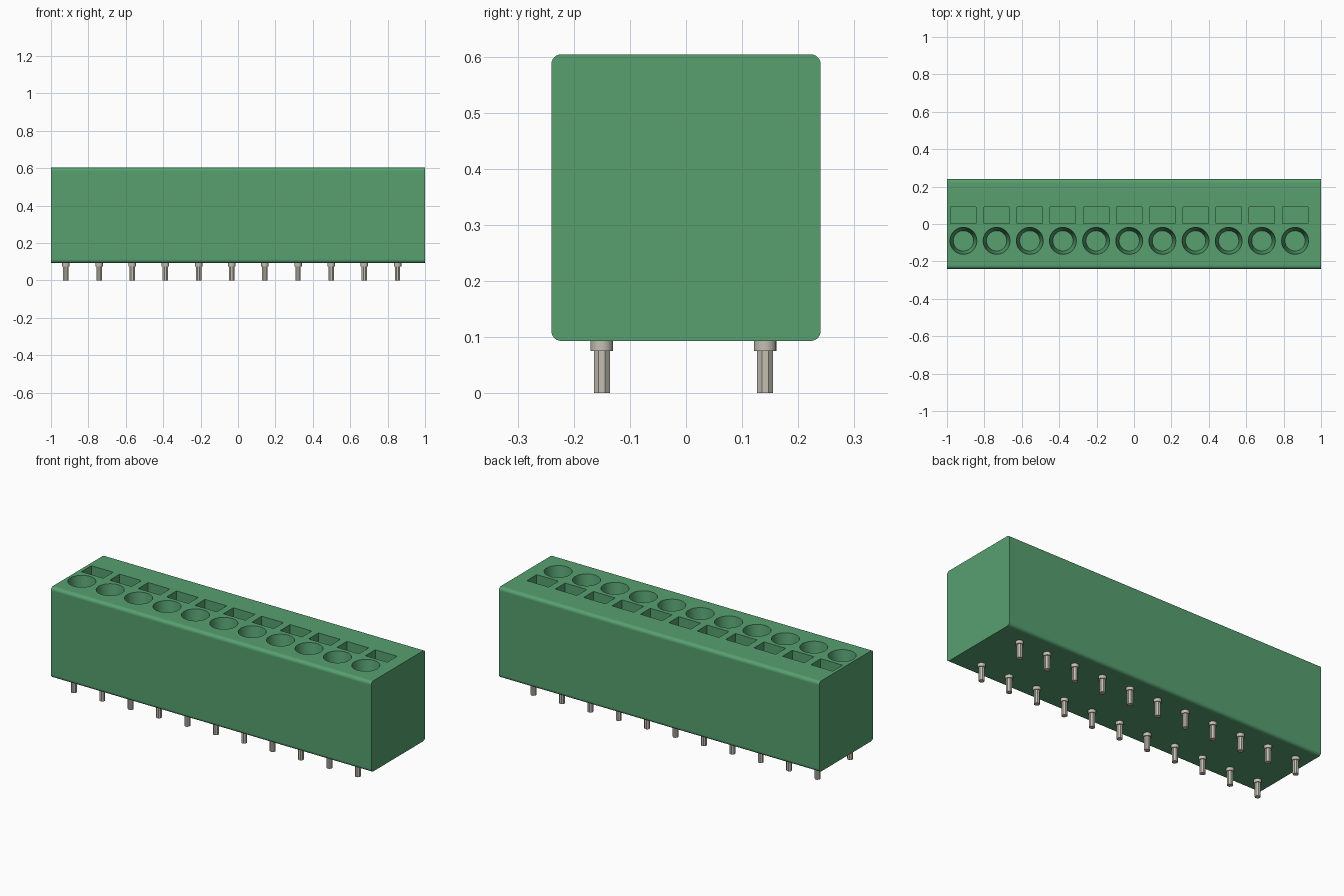
import bpy, bmesh, math
from mathutils import Matrix, Vector

if "Cube" in bpy.data.objects:
    bpy.data.objects.remove(bpy.data.objects["Cube"], do_unlink=True)

COUNT, STEP = 11, 0.1773
HOLE_X, PIN_X = -0.912, -0.92
BOTTOM, TOP, HALF_Y, ROUND = 0.093, 0.604, 0.24, 0.018
DEPTH, LIFT = 0.15, 0.02


def material(name, rgb, roughness):
    m = bpy.data.materials.new(name)
    m.use_nodes = True
    bsdf = m.node_tree.nodes["Principled BSDF"]
    bsdf.inputs["Base Color"].default_value = (*rgb, 1)
    bsdf.inputs["Roughness"].default_value = roughness
    m.diffuse_color = (*rgb, 1)
    return m


green = material("green plastic", (0.095, 0.352, 0.163), 0.5)
metal = material("tinned metal", (0.55, 0.52, 0.45), 0.5)


def add_box(bm, centre, size):
    mat = Matrix.Translation(centre) @ Matrix.Diagonal((*size, 1))
    return bmesh.ops.create_cube(bm, size=1, matrix=mat)["verts"]


def add_cone(bm, x, y, z0, z1, r0, r1, sides, turn=0.0):
    mat = Matrix.Translation((x, y, (z0 + z1) / 2)) @ Matrix.Rotation(turn, 4, "Z")
    bmesh.ops.create_cone(bm, cap_ends=True, segments=sides, radius1=r0,
                          radius2=r1, depth=z1 - z0, matrix=mat)


def make_object(name, bm, mat):
    mesh = bpy.data.meshes.new(name)
    bm.to_mesh(mesh)
    bm.free()
    mesh.materials.append(mat)
    obj = bpy.data.objects.new(name, mesh)
    bpy.context.collection.objects.link(obj)
    return obj


# Housing block with its four long edges rounded
bm = bmesh.new()
add_box(bm, (0, 0, (BOTTOM + TOP) / 2), (2, 2 * HALF_Y, TOP - BOTTOM))
long_edges = [e for e in bm.edges if abs(e.verts[0].co.x - e.verts[1].co.x) > 1]
bmesh.ops.bevel(bm, geom=long_edges, offset=ROUND, segments=6, profile=0.5,
                affect="EDGES")
housing = make_object("housing", bm, green)

# Tapered wire entries and rectangular release slots, cut from the top
bm = bmesh.new()
slope = (0.072 - 0.054) / DEPTH
for i in range(COUNT):
    x = HOLE_X + i * STEP
    add_cone(bm, x, -0.09, TOP - DEPTH, TOP + LIFT, 0.054, 0.072 + slope * LIFT, 40)
    add_box(bm, (x, 0.048, TOP + (LIFT - DEPTH) / 2), (0.136, 0.088, DEPTH + LIFT))
cutter = make_object("opening_cutter", bm, green)
cutter.hide_render = True

cut = housing.modifiers.new("openings", "BOOLEAN")
cut.operation = "DIFFERENCE"
cut.solver = "EXACT"
cut.object = cutter
bpy.context.view_layer.objects.active = housing
housing.select_set(True)
bpy.ops.object.modifier_apply(modifier=cut.name)
bpy.data.objects.remove(cutter, do_unlink=True)

# Smooth only the curved faces, so the flat ones stay crisp
for p in housing.data.polygons:
    p.use_smooth = max(abs(c) for c in p.normal) < 0.9999

# Two rows of pins: round collar above an eight-sided leg
for row, y in (("front", -0.15), ("back", 0.141)):
    collars, legs = bmesh.new(), bmesh.new()
    for i in range(COUNT):
        x = PIN_X + i * STEP
        add_cone(collars, x, y, 0.075, BOTTOM + 0.01, 0.02, 0.02, 24)
        add_cone(legs, x, y, 0, 0.08, 0.0155, 0.0155, 8, math.pi / 8)
    collar_obj = make_object(row + "_pin_collars", collars, metal)
    make_object(row + "_pin_legs", legs, metal)
    for p in collar_obj.data.polygons:
        p.use_smooth = abs(p.normal.z) < 0.5
